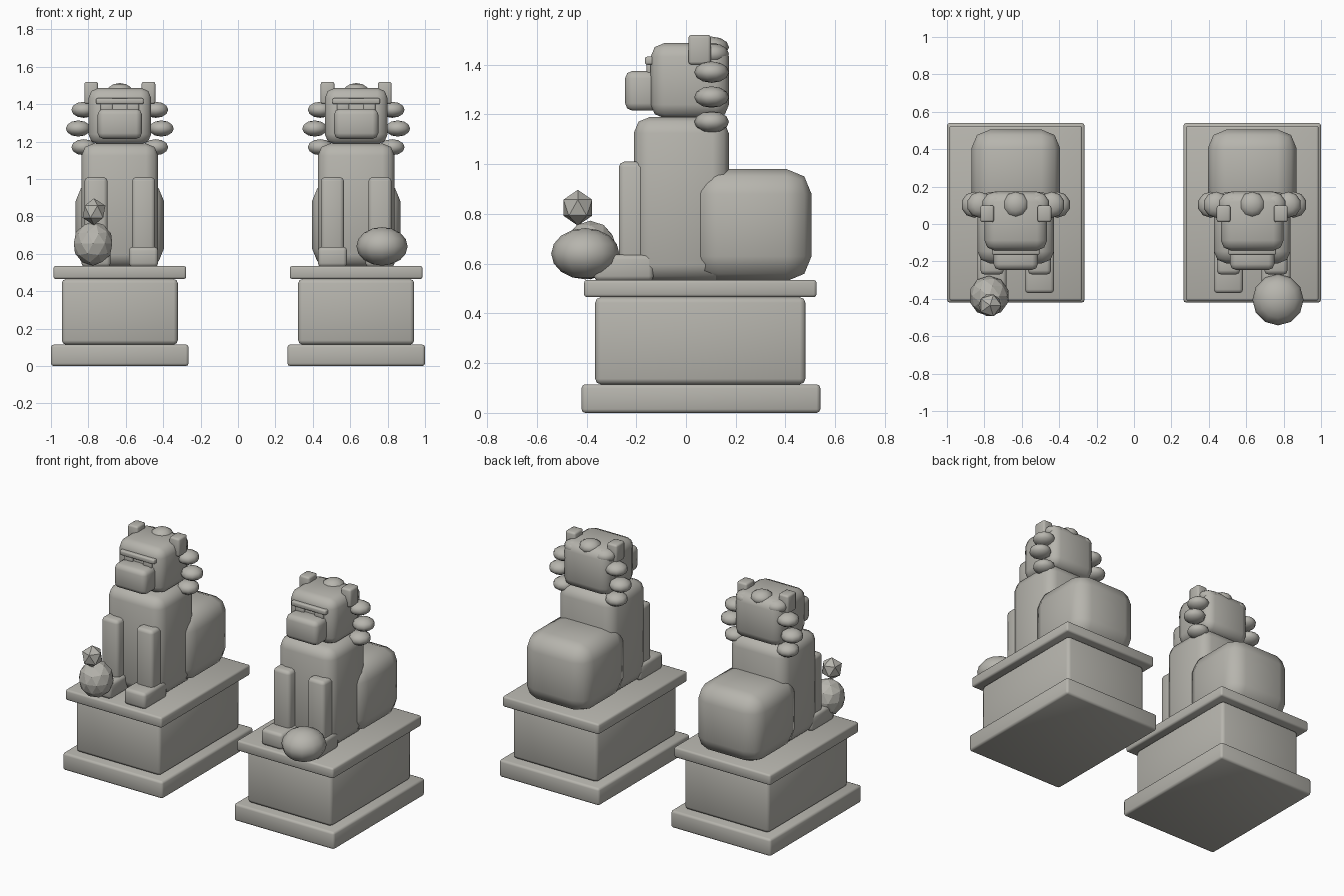
import bpy
import math
from mathutils import Vector

cube = bpy.data.objects.get("Cube")
if cube:
    bpy.data.objects.remove(cube, do_unlink=True)

COLOUR = (0.47, 0.46, 0.42, 1.0)
stone = bpy.data.materials.new("grey_stone")
stone.use_nodes = True
stone.diffuse_color = COLOUR
bsdf = stone.node_tree.nodes["Principled BSDF"]
bsdf.inputs["Base Color"].default_value = COLOUR
bsdf.inputs["Roughness"].default_value = 0.8


def finish(name, smooth=True):
    ob = bpy.context.object
    ob.name = name
    ob.data.materials.append(stone)
    if smooth:
        bpy.ops.object.shade_smooth_by_angle(angle=math.radians(60))
    return ob


def box(name, x, y, z, bevel):
    """Rounded block from its (min, max) range on each axis."""
    lo, hi = Vector((x[0], y[0], z[0])), Vector((x[1], y[1], z[1]))
    bpy.ops.mesh.primitive_cube_add(size=1, location=(lo + hi) / 2)
    ob = bpy.context.object
    ob.scale = hi - lo
    bpy.ops.object.transform_apply(location=False, rotation=False, scale=True)
    mod = ob.modifiers.new("rounding", "BEVEL")
    mod.width = bevel
    mod.segments = 2
    bpy.ops.object.modifier_apply(modifier=mod.name)
    return finish(name)


def ball(name, centre, radii, segments=10, rings=6):
    bpy.ops.mesh.primitive_uv_sphere_add(segments=segments, ring_count=rings,
                                         radius=1, location=centre)
    bpy.context.object.scale = radii
    bpy.ops.object.transform_apply(location=False, rotation=False, scale=True)
    return finish(name)


def rough_ball(name, centre, radii, detail):
    bpy.ops.mesh.primitive_ico_sphere_add(subdivisions=detail, radius=1, location=centre)
    bpy.context.object.scale = radii
    bpy.ops.object.transform_apply(location=False, rotation=False, scale=True)
    return finish(name, smooth=False)


def guardian(side, cx):
    def block(name, half, y, z, bevel, offset=0.0):
        mid = cx + offset
        box(f"{side}_{name}", (mid - half, mid + half), y, z, bevel)

    # Stepped pedestal
    block("plinth_base", 0.368, (-0.42, 0.54), (0, 0.115), 0.015)
    block("plinth_block", 0.31, (-0.365, 0.48), (0.115, 0.465), 0.022)
    block("plinth_cap", 0.355, (-0.41, 0.525), (0.465, 0.535), 0.012)

    # Seated body
    block("torso", 0.205, (-0.21, 0.172), (0.53, 1.19), 0.065)
    block("haunches", 0.237, (0.03, 0.505), (0.53, 0.98), 0.10)

    # Head and face
    block("head", 0.168, (-0.142, 0.173), (1.185, 1.487), 0.055)
    block("muzzle", 0.118, (-0.245, -0.1), (1.215, 1.375), 0.03)
    block("brow", 0.127, (-0.165, -0.11), (1.40, 1.432), 0.008)

    # Paired parts
    for label, s in (("right", -1), ("left", 1)):
        block(f"{label}_front_leg", 0.062, (-0.27, -0.13), (0.53, 1.01), 0.022, s * 0.127)
        block(f"{label}_paw", 0.078, (-0.37, -0.13), (0.53, 0.637), 0.02, s * 0.127)
        block(f"{label}_ear", 0.037, (0.01, 0.10), (1.40, 1.52), 0.012, s * 0.153)
        block(f"{label}_eye", 0.032, (-0.158, -0.11), (1.355, 1.412), 0.008, s * 0.07)

    # Arc of mane curls around the back of the head
    for i in range(9):
        a = math.radians(-30 + 30 * i)
        if i > 8:
            break
        centre = (cx + 0.222 * math.cos(a), 0.103, 1.27 + 0.20 * math.sin(a))
        ball(f"{side}_mane_curl_{i + 1}", centre, (0.07, 0.07, 0.043))


guardian("right_guardian", -0.632)
guardian("left_guardian", 0.632)

# Ball under the left guardian's outer paw
ball("stone_ball", (0.77, -0.405, 0.64), (0.137, 0.137, 0.103), 12, 8)

# Cub beside the right guardian's outer paw
rough_ball("cub_body", (-0.775, -0.385, 0.655), (0.108, 0.108, 0.118), 2)
rough_ball("cub_head", (-0.77, -0.435, 0.825), (0.068, 0.068, 0.072), 1)
